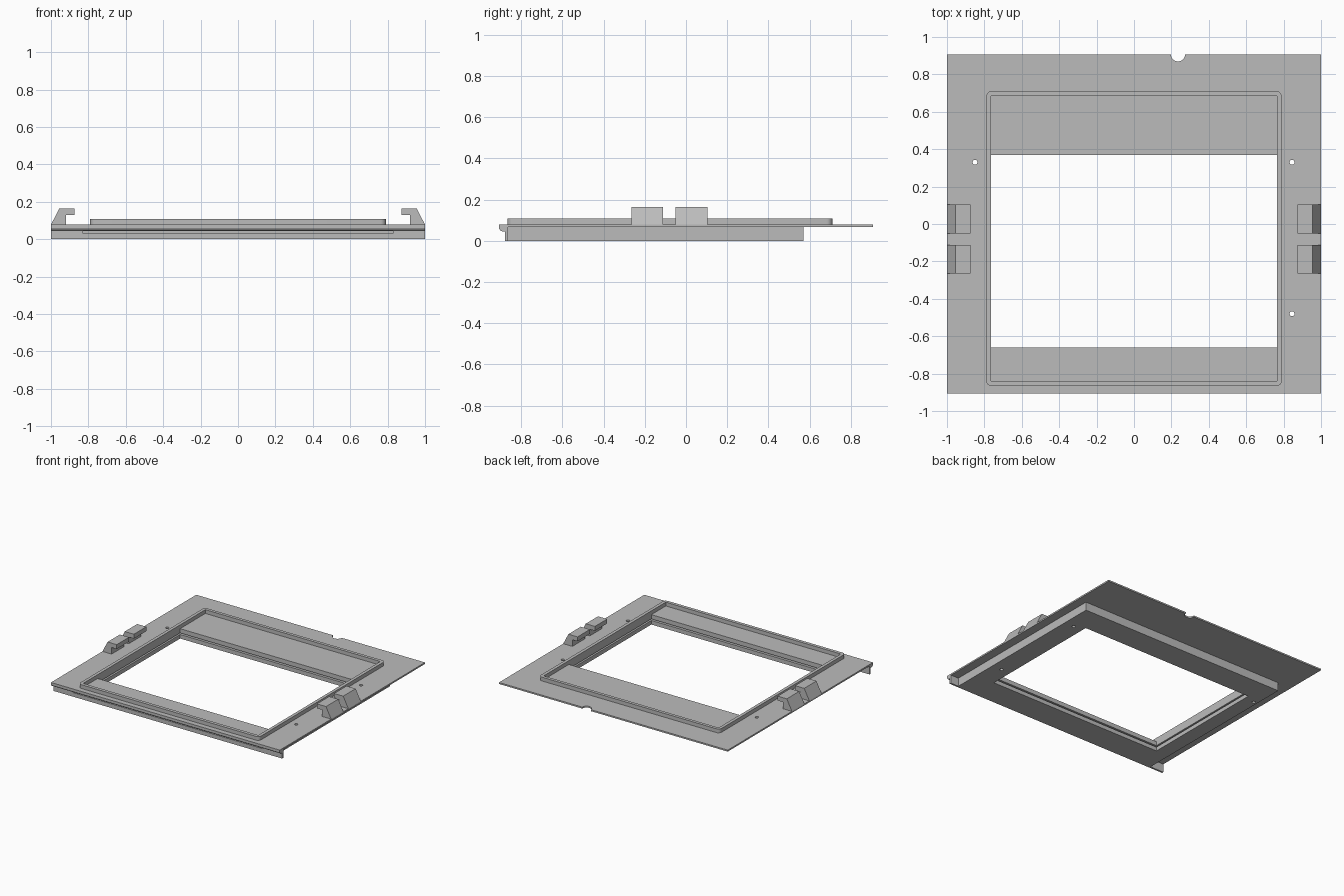
import bpy
import bmesh
import math
from mathutils import Vector

cube = bpy.data.objects.get("Cube")
if cube:
    bpy.data.objects.remove(cube, do_unlink=True)

grey = bpy.data.materials.new("plain grey")
grey.use_nodes = True
grey.diffuse_color = (0.5, 0.5, 0.5, 1)
grey.node_tree.nodes["Principled BSDF"].inputs["Base Color"].default_value = (0.5, 0.5, 0.5, 1)

TOP = 0.078      # upper face of the plate
UNDER = 0.066    # lower face of the plate


def prism(name, pts, lo, hi, axis="z"):
    """Extrude a 2D outline: xy along z, xz along y, or yz along x."""
    place = {"z": lambda a, b, t: (a, b, t),
             "y": lambda a, b, t: (a, t, b),
             "x": lambda a, b, t: (t, a, b)}[axis]
    bm = bmesh.new()
    face = bm.faces.new([bm.verts.new(place(a, b, lo)) for a, b in pts])
    ext = bmesh.ops.extrude_face_region(bm, geom=[face])
    moved = [g for g in ext["geom"] if isinstance(g, bmesh.types.BMVert)]
    bmesh.ops.translate(bm, verts=moved, vec=Vector(place(0, 0, hi - lo)))
    bmesh.ops.recalc_face_normals(bm, faces=bm.faces)
    mesh = bpy.data.meshes.new(name)
    bm.to_mesh(mesh)
    bm.free()
    mesh.materials.append(grey)
    ob = bpy.data.objects.new(name, mesh)
    bpy.context.collection.objects.link(ob)
    return ob


def rect(x0, x1, y0, y1):
    return [(x0, y0), (x1, y0), (x1, y1), (x0, y1)]


def round_rect(x0, x1, y0, y1, r, steps=6):
    pts = []
    corners = [(x1 - r, y1 - r), (x0 + r, y1 - r), (x0 + r, y0 + r), (x1 - r, y0 + r)]
    for q, (cx, cy) in enumerate(corners):
        for i in range(steps + 1):
            a = math.pi / 2 * (q + i / steps)
            pts.append((cx + r * math.cos(a), cy + r * math.sin(a)))
    return pts


def circle(cx, cy, r, n=24):
    return [(cx + r * math.cos(math.tau * i / n), cy + r * math.sin(math.tau * i / n))
            for i in range(n)]


def combine(target, other, operation):
    """Apply a boolean and remove the helper."""
    mod = target.modifiers.new("bool", "BOOLEAN")
    mod.operation = operation
    mod.solver = "EXACT"
    mod.object = other
    other.hide_render = True
    bpy.context.view_layer.objects.active = target
    bpy.ops.object.modifier_apply(modifier=mod.name)
    bpy.data.objects.remove(other, do_unlink=True)


# Plate with the deeper block beneath it
frame = prism("frame_plate", rect(-1, 1, -0.89, 0.907), UNDER, TOP)
combine(frame, prism("block", rect(-0.88, 0.93, -0.87, 0.57), 0, 0.07), "UNION")

# Front lip: bevelled nose with a thin skirt down to the ground
lip = [(-0.907, TOP), (-0.907, 0.06), (-0.902, 0.051), (-0.893, 0.046),
       (-0.877, 0.046), (-0.877, 0), (-0.863, 0), (-0.863, TOP)]
combine(frame, prism("lip", lip, -1, 1, "x"), "UNION")

# Window, panel slot, screw holes and rear notch
combine(frame, prism("window", rect(-0.765, 0.765, -0.66, 0.37), -0.1, 0.3), "DIFFERENCE")
combine(frame, prism("slot", rect(-0.83, 0.83, -0.95, 0.44), 0.032, 0.044), "DIFFERENCE")
for x, y in [(-0.85, 0.33), (0.845, 0.33), (0.845, -0.48)]:
    combine(frame, prism("hole", circle(x, y, 0.013), -0.1, 0.3), "DIFFERENCE")
combine(frame, prism("notch", circle(0.235, 0.907, 0.038), -0.1, 0.3), "DIFFERENCE")

# Raised rim around the window
rim = prism("raised_rim", round_rect(-0.79, 0.79, -0.866, 0.71, 0.028), TOP, 0.108)
combine(rim, prism("rim_inside", rect(-0.765, 0.765, -0.84, 0.685), 0, 0.3), "DIFFERENCE")

# Clip hooks, two on each side
hook = [(1, TOP), (0.955, 0.165), (0.875, 0.165), (0.875, 0.13), (0.92, 0.13), (0.92, TOP)]
for side, sign in (("left", 1), ("right", -1)):
    for place, y0, y1 in (("front", -0.265, -0.112), ("back", -0.05, 0.105)):
        prism(f"{side}_{place}_hook", [(sign * x, z) for x, z in hook], y0, y1, "y")

# Smooth the small curves, keep the corners crisp
bpy.ops.object.select_all(action="DESELECT")
for ob in (frame, rim):
    ob.select_set(True)
bpy.context.view_layer.objects.active = frame
bpy.ops.object.shade_smooth_by_angle(angle=math.radians(25))
